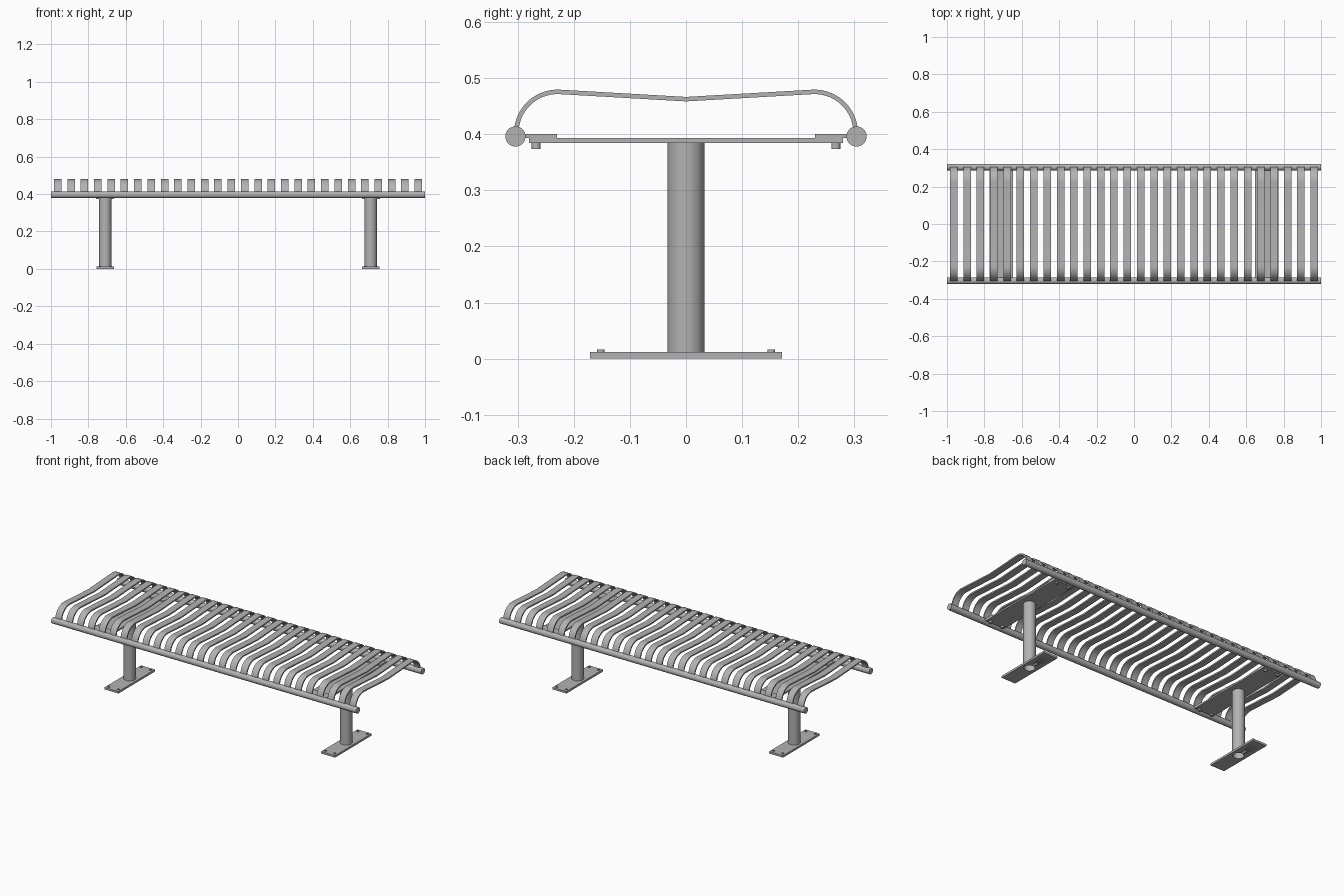
import bpy, bmesh
from math import pi, sin, cos, radians
from mathutils import Matrix, Vector

if "Cube" in bpy.data.objects:
    bpy.data.objects.remove(bpy.data.objects["Cube"])

GREY = (0.45, 0.45, 0.45, 1)
metal = bpy.data.materials.new("grey metal")
metal.use_nodes = True
metal.diffuse_color = GREY
metal.node_tree.nodes["Principled BSDF"].inputs["Base Color"].default_value = GREY


def finish(name, bm):
    """Turn a bmesh into a named, shaded object."""
    bmesh.ops.recalc_face_normals(bm, faces=bm.faces)
    mesh = bpy.data.meshes.new(name)
    bm.to_mesh(mesh)
    bm.free()
    mesh.materials.append(metal)
    obj = bpy.data.objects.new(name, mesh)
    bpy.context.collection.objects.link(obj)
    bpy.ops.object.select_all(action="DESELECT")
    obj.select_set(True)
    bpy.context.view_layer.objects.active = obj
    bpy.ops.object.shade_smooth_by_angle(angle=radians(35))
    return obj


def box(name, x, y, z):
    """Box from (min, max) pairs."""
    bm = bmesh.new()
    lo, hi = Vector((x[0], y[0], z[0])), Vector((x[1], y[1], z[1]))
    bmesh.ops.create_cube(bm, size=1, matrix=Matrix.Translation((lo + hi) / 2)
                          @ Matrix.Diagonal((*(hi - lo), 1)))
    return finish(name, bm)


def cylinder(name, centre, radius, depth, segments=32, along_x=False):
    bm = bmesh.new()
    turn = Matrix.Rotation(pi / 2, 4, "Y") if along_x else Matrix()
    bmesh.ops.create_cone(bm, cap_ends=True, segments=segments, radius1=radius,
                          radius2=radius, depth=depth,
                          matrix=Matrix.Translation(centre) @ turn)
    return finish(name, bm)


def tube(name, x, outer, inner, z0, z1, segments=32):
    """Open upright pipe."""
    bm = bmesh.new()
    rings = [[bm.verts.new((x + r * cos(2 * pi * i / segments),
                            r * sin(2 * pi * i / segments), z))
              for i in range(segments)]
             for r, z in ((outer, z0), (outer, z1), (inner, z1), (inner, z0))]
    for k in range(4):
        a, b = rings[k], rings[(k + 1) % 4]
        for i in range(segments):
            j = (i + 1) % segments
            bm.faces.new((a[i], a[j], b[j], b[i]))
    return finish(name, bm)


# Seat slats: a bent flat bar repeated along the bench
SLATS, WIDTH, THICK, FIRST, LAST = 28, 0.04, 0.008, -0.964, 0.964
half = []
for i in range(15):
    a = radians(180 - 93.4 * i / 14)
    half.append(Vector((-0.229 + 0.0735 * cos(a), 0.402 + 0.0735 * sin(a))))
path = half + [Vector((0, 0.4625))] + [Vector((-p.x, p.y)) for p in reversed(half)]
bm = bmesh.new()
rows = []
for i, p in enumerate(path):
    t = (path[min(i + 1, len(path) - 1)] - path[max(i - 1, 0)]).normalized()
    n = Vector((-t.y, t.x)) * THICK / 2
    rows.append([bm.verts.new((FIRST + sx * WIDTH / 2, p.x + s * n.x, p.y + s * n.y))
                 for sx, s in ((-1, 1), (1, 1), (1, -1), (-1, -1))])
for a, b in zip(rows, rows[1:]):
    for k in range(4):
        bm.faces.new((a[k], a[(k + 1) % 4], b[(k + 1) % 4], b[k]))
bm.faces.new(rows[0])
bm.faces.new(rows[-1])
slats = finish("seat_slats", bm)
array = slats.modifiers.new("repeat", "ARRAY")
array.count = SLATS
array.use_relative_offset = False
array.use_constant_offset = True
array.constant_offset_displace = ((LAST - FIRST) / (SLATS - 1), 0, 0)

# Long edge rails
for side, sy in (("front", -1), ("back", 1)):
    cylinder(f"{side}_rail", (0, sy * 0.304, 0.396), 0.018, 2, along_x=True)

# Two pedestals
for side, sx in (("left", 1), ("right", -1)):
    x = sx * 0.71
    tube(f"{side}_post", x, 0.033, 0.029, 0.011, 0.385)
    box(f"{side}_seat_plate", (x - 0.063, x + 0.063), (-0.28, 0.28), (0.384, 0.393))

    # Foot plate with a round opening under the post
    foot = box(f"{side}_foot_plate", (x - 0.046, x + 0.046), (-0.171, 0.171), (0, 0.012))
    cutter = cylinder(f"{side}_foot_cutter", (x, 0, 0), 0.029, 0.1)
    cutter.hide_render = True
    cutter.hide_viewport = True
    cut = foot.modifiers.new("opening", "BOOLEAN")
    cut.operation = "DIFFERENCE"
    cut.solver = "EXACT"
    cut.object = cutter

    # Rail tabs and bolts
    for end, sy in (("front", -1), ("back", 1)):
        box(f"{side}_{end}_rail_tab", (x - 0.063, x + 0.063),
            sorted((sy * 0.23, sy * 0.3)), (0.393, 0.4))
        for dx in (-1, 1):
            cylinder(f"{side}_{end}_seat_bolt", (x + dx * 0.04, sy * 0.267, 0.379),
                     0.008, 0.011, 16)
            cylinder(f"{side}_{end}_foot_bolt", (x + dx * 0.03, sy * 0.152, 0.0135),
                     0.007, 0.005, 16)
